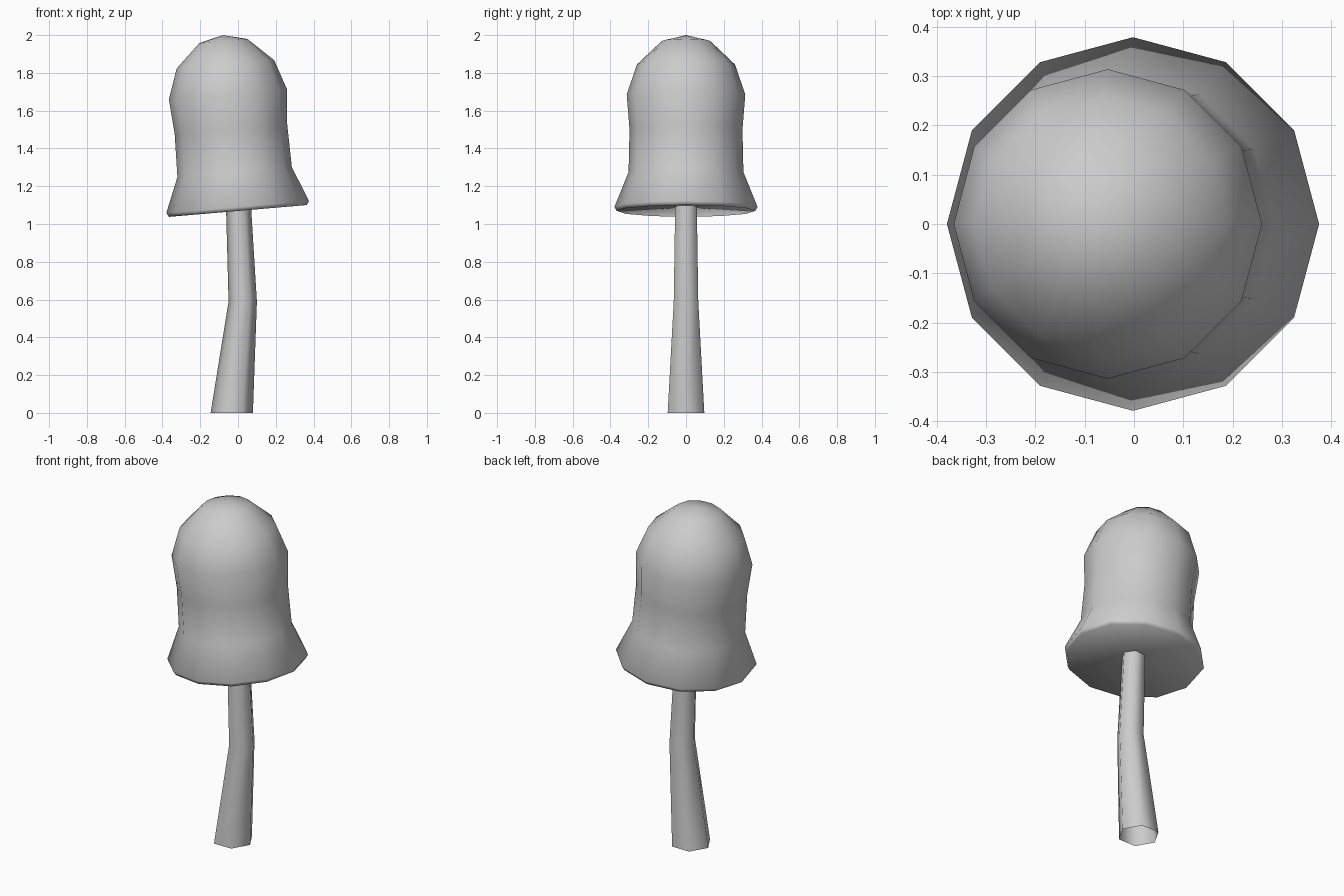
import bpy
import bmesh
from math import cos, sin, tau, radians
from mathutils import Matrix

cube = bpy.data.objects.get("Cube")
if cube:
    bpy.data.objects.remove(cube, do_unlink=True)

# One plain grey for everything
grey = bpy.data.materials.new("plain grey")
grey.use_nodes = True
colour = (0.6, 0.6, 0.6, 1)
grey.diffuse_color = colour
grey.node_tree.nodes["Principled BSDF"].inputs["Base Color"].default_value = colour


def loft(name, sides, rings, start=None, end=None):
    """Skin rings of (centre x, height, radius); start and end are optional pole heights."""
    bm = bmesh.new()
    loops = [[bm.verts.new((x + r * cos(tau * i / sides), r * sin(tau * i / sides), z))
              for i in range(sides)] for x, z, r in rings]
    poles = [None if z is None else bm.verts.new((0, 0, z)) for z in (start, end)]
    for i in range(sides):
        j = (i + 1) % sides
        for low, high in zip(loops, loops[1:]):
            bm.faces.new((low[i], low[j], high[j], high[i]))
        if poles[0]:
            bm.faces.new((poles[0], loops[0][j], loops[0][i]))
        if poles[1]:
            bm.faces.new((loops[-1][i], loops[-1][j], poles[1]))
    for face in bm.faces:
        face.smooth = True
    mesh = bpy.data.meshes.new(name)
    bm.to_mesh(mesh)
    bm.free()
    mesh.materials.append(grey)
    obj = bpy.data.objects.new(name, mesh)
    bpy.context.collection.objects.link(obj)
    return obj


# Bent six-sided stem, open at the foot
loft("stem", 6, [(-0.033, 0, 0.112), (0.025, 0.59, 0.075), (0.002, 1.11, 0.066)])

# Bell-shaped cap with a rolled rim and a slightly hollow underside, leaning to one side
profile = [(0.366, -0.021), (0.379, 0), (0.304, 0.186), (0.299, 0.412),
           (0.314, 0.598), (0.259, 0.758), (0.128, 0.882)]
cap = loft("cap", 12, [(0, z, r) for r, z in profile], start=0.005, end=0.913)
cap.data.transform(Matrix.Translation((-0.002, 0, 1.09)) @ Matrix.Rotation(radians(-4.9), 4, "Y"))
